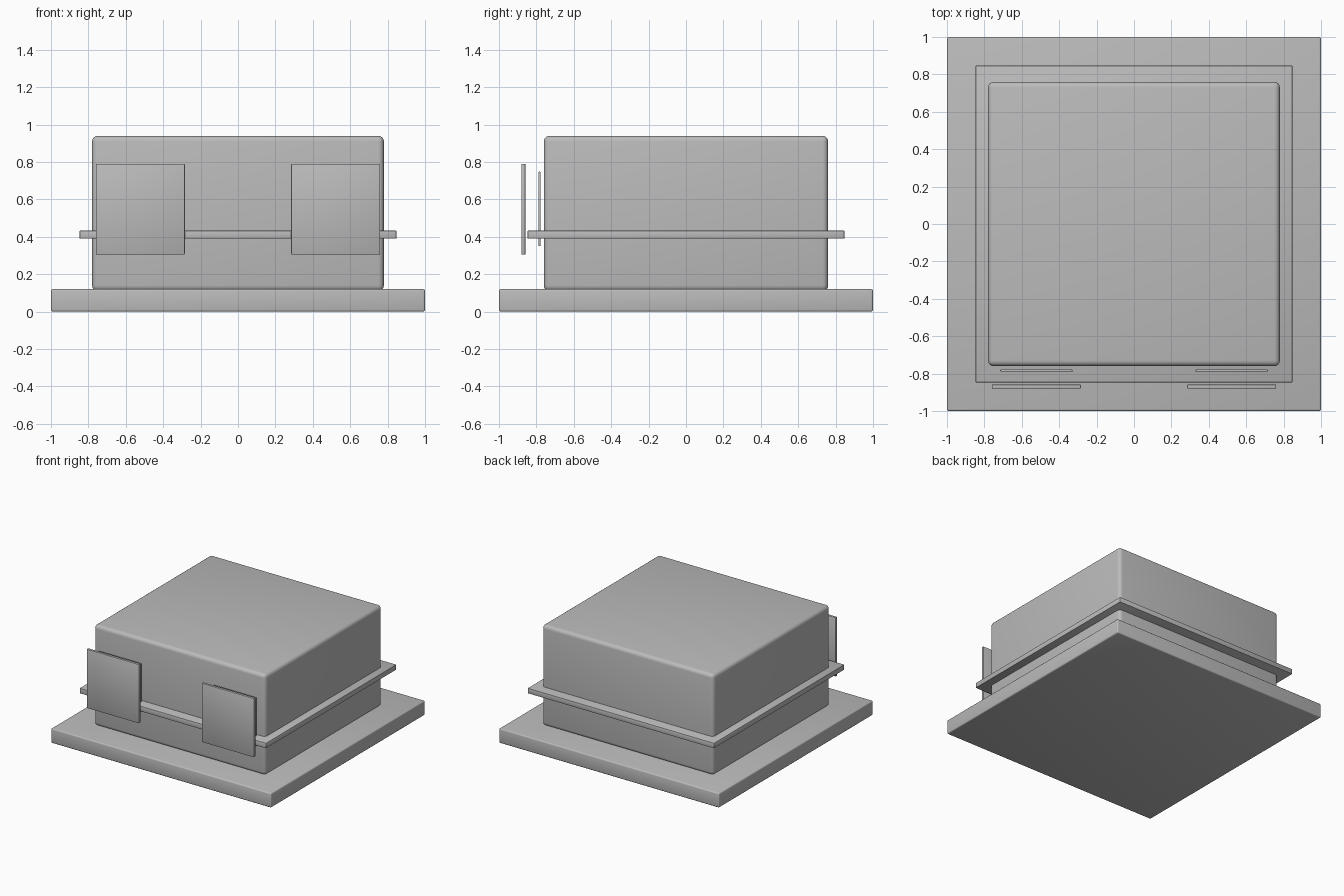
import bpy

if "Cube" in bpy.data.objects:
    bpy.data.objects.remove(bpy.data.objects["Cube"])

grey = bpy.data.materials.new("plain grey")
grey.diffuse_color = (0.5, 0.5, 0.5, 1)
grey.use_nodes = True
grey.node_tree.nodes["Principled BSDF"].inputs["Base Color"].default_value = grey.diffuse_color


def rounded_box(name, lo, hi, radius, segments=3):
    """Box between two corners with softly rounded edges."""
    centre = [(a + b) / 2 for a, b in zip(lo, hi)]
    bpy.ops.mesh.primitive_cube_add(size=1, location=centre)
    ob = bpy.context.object
    ob.name = name
    ob.scale = [b - a for a, b in zip(lo, hi)]
    bpy.ops.object.transform_apply(location=False, rotation=False, scale=True)
    bevel = ob.modifiers.new("rounded edges", 'BEVEL')
    bevel.width = radius
    bevel.segments = segments
    bpy.ops.object.modifier_apply(modifier=bevel.name)
    bpy.ops.object.shade_smooth_by_angle()
    ob.data.materials.append(grey)
    return ob


# Ground slab, main block and the trim band around it
rounded_box("base_slab", (-1, -1, 0), (1, 1, 0.12), 0.01)
rounded_box("main_body", (-0.78, -0.76, 0.11), (0.78, 0.76, 0.94), 0.03, 4)
rounded_box("trim_band", (-0.847, -0.847, 0.39), (0.847, 0.847, 0.433), 0.004, 2)

# Floating front panels, each with a thinner plate behind it
for side, x in (("left", -0.5225), ("right", 0.5225)):
    rounded_box(side + "_front_panel", (x - 0.238, -0.88, 0.305),
                (x + 0.238, -0.858, 0.79), 0.005, 2)
    rounded_box(side + "_back_plate", (x - 0.193, -0.789, 0.35),
                (x + 0.193, -0.778, 0.748), 0.003, 2)
